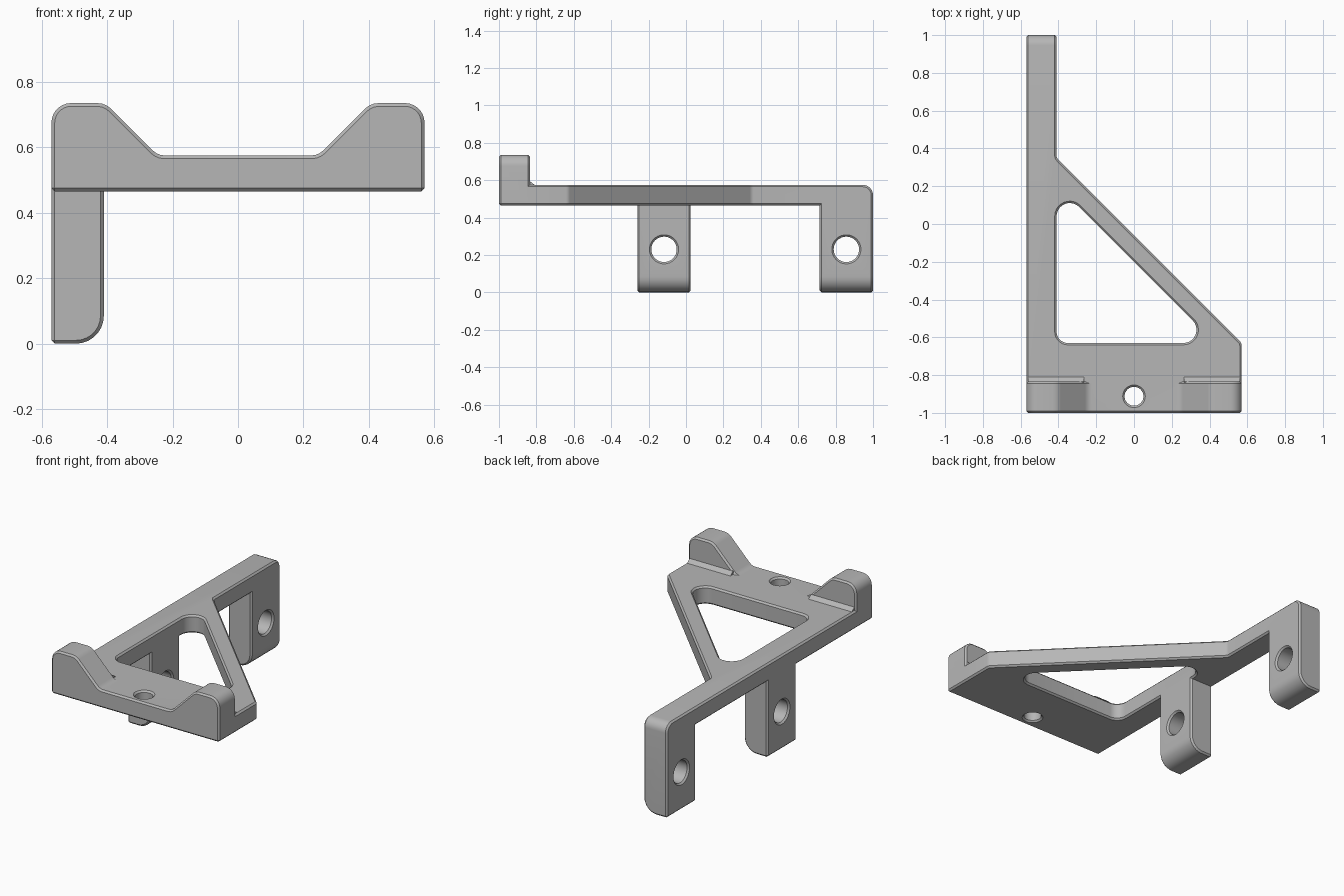
import bpy, bmesh, math
from mathutils import Vector

if "Cube" in bpy.data.objects:
    bpy.data.objects.remove(bpy.data.objects["Cube"], do_unlink=True)

grey = bpy.data.materials.new("plain grey")
grey.use_nodes = True
grey.diffuse_color = (0.47, 0.47, 0.47, 1)
grey.node_tree.nodes["Principled BSDF"].inputs["Base Color"].default_value = (0.47, 0.47, 0.47, 1)


def rounded(corners):
    """Outline from (u, v, radius) corners, each filleted with short steps."""
    out = []
    for i, (u, v, r) in enumerate(corners):
        p = Vector((u, v))
        if not r:
            out.append(p)
            continue
        a = (Vector(corners[i - 1][:2]) - p).normalized()
        b = (Vector(corners[(i + 1) % len(corners)][:2]) - p).normalized()
        half = a.angle(b) / 2
        centre = p + (a + b).normalized() * (r / math.sin(half))
        start = p + a * (r / math.tan(half)) - centre
        end = p + b * (r / math.tan(half)) - centre
        turn = math.pi - 2 * half
        steps = max(3, round(turn / math.radians(13)))
        for k in range(steps + 1):
            t = k / steps
            out.append(centre + (start * math.sin((1 - t) * turn)
                                 + end * math.sin(t * turn)) / math.sin(turn))
    return out


def prism(name, outline, axis, lo, hi):
    """Extrude an outline along an axis; the outline uses the other two in order."""
    def place(p, w):
        c = [p[0], p[1]]
        c.insert("xyz".index(axis), w)
        return c
    bm = bmesh.new()
    face = bm.faces.new([bm.verts.new(place(p, lo)) for p in outline])
    top = bmesh.ops.extrude_face_region(bm, geom=[face])["geom"]
    for v in top:
        if isinstance(v, bmesh.types.BMVert):
            v.co["xyz".index(axis)] = hi
    bmesh.ops.recalc_face_normals(bm, faces=bm.faces)
    mesh = bpy.data.meshes.new(name)
    bm.to_mesh(mesh)
    bm.free()
    mesh.materials.append(grey)
    obj = bpy.data.objects.new(name, mesh)
    bpy.context.collection.objects.link(obj)
    return obj


def circle(u, v, r, n=32):
    return [(u + r * math.cos(2 * math.pi * k / n),
             v + r * math.sin(2 * math.pi * k / n)) for k in range(n)]


def combine(target, other, operation):
    mod = target.modifiers.new(operation, "BOOLEAN")
    mod.object, mod.operation, mod.solver = other, operation, "EXACT"
    bpy.context.view_layer.objects.active = target
    bpy.ops.object.modifier_apply(modifier=mod.name)
    bpy.data.objects.remove(other, do_unlink=True)


W, ARM = 0.57, -0.41
BASE, DECK, TOP = 0.465, 0.575, 0.735

# Triangular deck with the long arm
bracket = prism("bracket", rounded([
    (-W, -1, 0), (W, -1, 0), (W, -0.63, 0.03),
    (ARM, 0.35, 0.03), (ARM, 1, 0), (-W, 1, 0)]), "z", BASE, DECK)

# Rounded top edge at the end of the arm
bm = bmesh.new()
bm.from_mesh(bracket.data)
end_edge = [e for e in bm.edges if all(v.co.y > 0.99 and v.co.z > DECK - 0.01 for v in e.verts)]
bmesh.ops.bevel(bm, geom=end_edge, offset=0.055, segments=6, profile=0.5, affect="EDGES")
bm.to_mesh(bracket.data)
bm.free()

# Triangular window in the deck
combine(bracket, prism("window_cutter", rounded([
    (ARM, -0.63, 0.06), (0.43, -0.63, 0.07), (ARM, 0.21, 0.07)]), "z", 0.3, 0.8), "DIFFERENCE")

# Front lip with two raised ends
combine(bracket, prism("front_lip", rounded([
    (-W, BASE, 0), (W, BASE, 0), (W, TOP, 0.06), (0.405, TOP, 0.06),
    (0.245, DECK, 0.05), (-0.245, DECK, 0.05), (-0.405, TOP, 0.06),
    (-W, TOP, 0.06)]), "y", -1, -0.835), "UNION")

# Two legs below the arm, each with a cross hole
for lo, hi in ((-0.26, 0.025), (0.715, 1)):
    leg = prism("leg", rounded([
        (-W, 0, 0), (ARM, 0, 0.085), (ARM, 0.5, 0), (-W, 0.5, 0)]), "y", lo, hi)
    combine(bracket, leg, "UNION")
    hole = prism("leg_hole_cutter", circle((lo + hi) / 2, 0.23, 0.068), "x", -0.7, -0.3)
    combine(bracket, hole, "DIFFERENCE")

# Screw hole in the lip
combine(bracket, prism("screw_hole_cutter", circle(0, -0.912, 0.05), "z", 0.3, 0.8), "DIFFERENCE")

# Small chamfer on every sharp outer edge
bm = bmesh.new()
bm.from_mesh(bracket.data)
bmesh.ops.remove_doubles(bm, verts=bm.verts, dist=0.0005)
bmesh.ops.dissolve_limit(bm, angle_limit=0.01, verts=bm.verts, edges=bm.edges)
bm.normal_update()
sharp = [e for e in bm.edges
         if e.is_manifold and e.calc_face_angle_signed(0) > math.radians(30)]
bmesh.ops.bevel(bm, geom=sharp, offset=0.01, segments=1, profile=0.5,
                affect="EDGES", clamp_overlap=False)
bm.to_mesh(bracket.data)
bm.free()

# Chamfer strips where the raised ends meet the deck
strips = [prism(f"{side}_lip_foot", [(-0.84, DECK - 0.01), (-0.81, DECK - 0.01),
                                     (-0.81, DECK), (-0.835, DECK + 0.02), (-0.84, DECK + 0.02)],
                "x", min(a, b), max(a, b))
          for side, a, b in (("left", W - 0.01, 0.265), ("right", 0.01 - W, -0.265))]

for obj in [bracket] + strips:
    bpy.ops.object.select_all(action="DESELECT")
    obj.select_set(True)
    bpy.context.view_layer.objects.active = obj
    bpy.ops.object.shade_smooth_by_angle(angle=math.radians(30))
